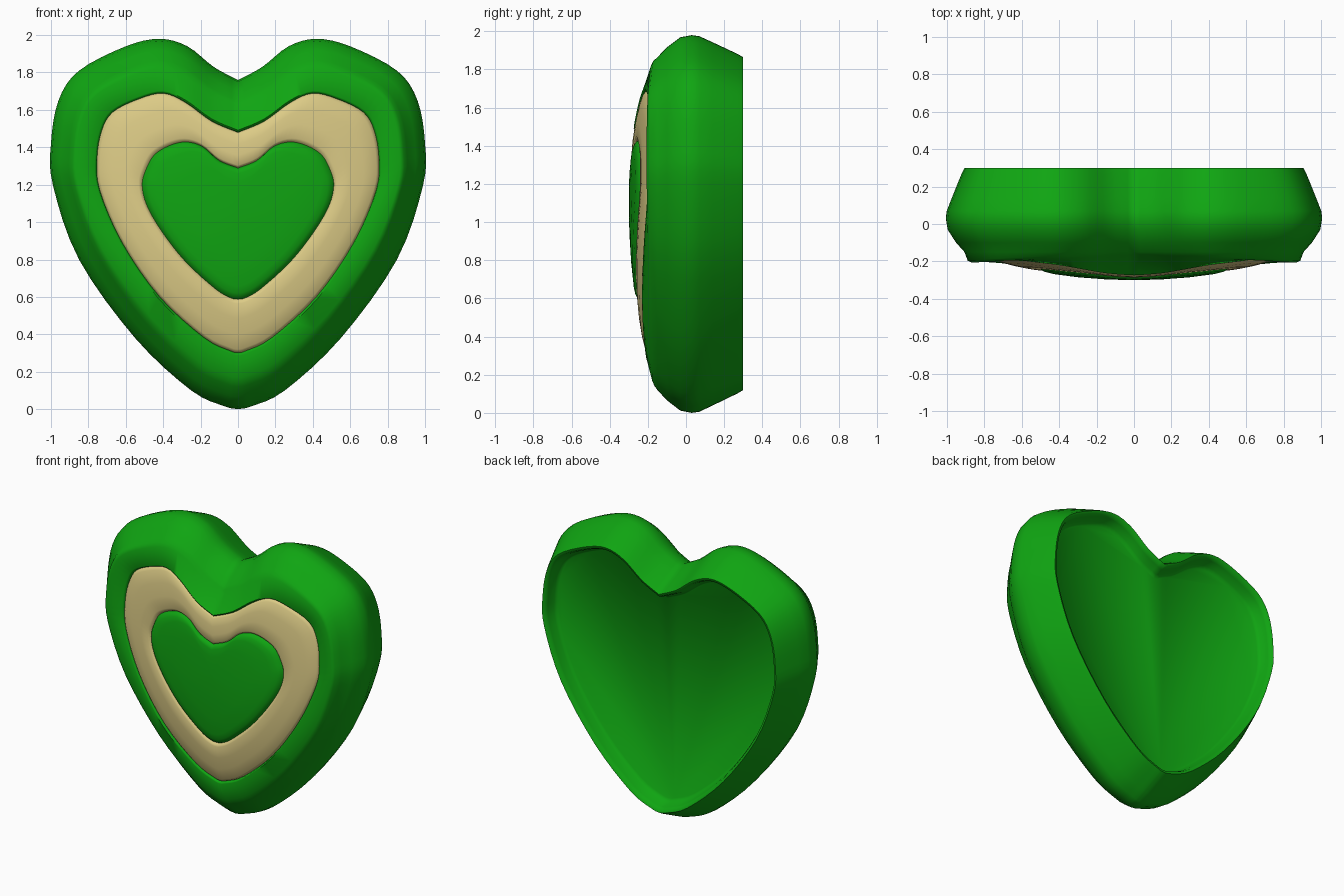
import bpy
import bmesh
from mathutils import Vector

cube = bpy.data.objects.get("Cube")
if cube:
    bpy.data.objects.remove(cube, do_unlink=True)

# Matching half outlines (x, z), from the notch round the lobe to the tip
OUTER = [(0, 1.76), (.13, 1.83), (.27, 1.94), (.42, 1.98), (.6, 1.94), (.85, 1.81), (.96, 1.65),
         (1, 1.42), (.99, 1.2), (.85, .8), (.55, .38), (.25, .1), (.07, .015), (0, 0)]
BAND = [(0, 1.48), (.14, 1.54), (.28, 1.64), (.4, 1.69), (.53, 1.66), (.67, 1.59), (.73, 1.49),
        (.755, 1.34), (.74, 1.17), (.62, .89), (.42, .6), (.18, .38), (.04, .31), (0, .3)]
INNER = [(0, 1.29), (.1, 1.33), (.19, 1.405), (.28, 1.43), (.37, 1.41), (.45, 1.36), (.495, 1.28),
         (.515, 1.2), (.49, 1.09), (.41, .95), (.28, .785), (.12, .64), (.04, .593), (0, .585)]
CENTRE = (0, 1.08)
STEPS = 4


def smooth_outline(points):
    """Catmull-Rom through the half outline, then mirrored to a full loop."""
    p = [Vector(q) for q in points]
    p = [2 * p[0] - p[1]] + p + [2 * p[-1] - p[-2]]
    half = []
    for a, b, c, d in zip(p, p[1:], p[2:], p[3:]):
        for i in range(STEPS):
            s = i / STEPS
            half.append(b + (c - a) * s / 2 + (2 * a - 5 * b + 4 * c - d) * s * s / 2
                        + (3 * b - a - 3 * c + d) * s ** 3 / 2)
    half.append(p[-2])
    return half + [Vector((-q.x, q.y)) for q in reversed(half[1:-1])]


LOOPS = [smooth_outline(o) for o in (OUTER, BAND, INNER)]
LOOPS.append([Vector(CENTRE)] * len(LOOPS[0]))


def outline(t):
    """Heart outline blended inward: 0 outer edge, 1 band, 2 inner heart, 3 centre."""
    i = min(int(t), 2)
    return [a.lerp(b, t - i) for a, b in zip(LOOPS[i], LOOPS[i + 1])]


def dome(lift):
    return lambda x, z: -.288 + .17 * x * x + .13 * (z - 1.1) ** 2 - lift


def ridge(x, z):
    return -.165 - .04 * x * x


def level(y):
    return lambda x, z: y


def material(name, colour):
    m = bpy.data.materials.new(name)
    m.use_nodes = True
    m.diffuse_color = (*colour, 1)
    m.node_tree.nodes["Principled BSDF"].inputs["Base Color"].default_value = (*colour, 1)
    return m


def loft(name, rings, mat, cap_start=False, cap_end=False):
    """Skin a list of (blend, depth function) heart rings."""
    bm = bmesh.new()
    loops = [[bm.verts.new((q.x, depth(q.x, q.y), q.y)) for q in outline(t)] for t, depth in rings]
    n = len(loops[0])
    for a, b in zip(loops, loops[1:]):
        for i in range(n):
            j = (i + 1) % n
            bm.faces.new((a[i], a[j], b[j], b[i]))
    if cap_start:
        bm.faces.new(list(reversed(loops[0])))
    if cap_end:
        bm.faces.new(loops[-1])
    bm.normal_update()
    # Every part ends on its front side, so the last ring must face -y
    if sum(f.normal.y * f.calc_area() for f in bm.faces[-n:]) > 0:
        bmesh.ops.reverse_faces(bm, faces=bm.faces[:])
    mesh = bpy.data.meshes.new(name)
    bm.to_mesh(mesh)
    bm.free()
    mesh.materials.append(mat)
    obj = bpy.data.objects.new(name, mesh)
    bpy.context.collection.objects.link(obj)
    bpy.ops.object.select_all(action='DESELECT')
    obj.select_set(True)
    bpy.context.view_layer.objects.active = obj
    bpy.ops.object.shade_smooth_by_angle(angle=.95)
    return obj


green = material("leaf green", (.005, .376, .006))
cream = material("warm cream", (.72, .6, .24))

# Shell: recessed back floor, rounded lip, bulging side, front ridge, front rim
loft("heart_shell", [
    (.62, level(.2)), (.55, level(.22)), (.5, level(.27)), (.46, level(.295)), (.4, level(.3)),
    (.34, level(.27)), (.13, level(.14)), (.02, level(.07)), (0, level(.03)), (.04, level(-.03)),
    (.22, level(-.1)), (.4, level(-.15)), (.47, ridge), (.56, lambda x, z: ridge(x, z) - .012),
    (.96, dome(.006)), (.99, dome(0)), (1.01, dome(-.02))], green, cap_start=True)

# Cream band with softly rounded edges
loft("cream_band", [
    (1, dome(-.02)), (1.02, dome(-.006)), (1.07, dome(.002)), (1.35, dome(.006)), (1.65, dome(.006)),
    (1.93, dome(.002)), (1.98, dome(-.006)), (2.01, dome(-.02))], cream)

# Raised heart in the middle
loft("centre_heart", [
    (2, dome(-.02)), (2.02, dome(-.004)), (2.07, dome(.007)), (2.15, dome(.011)), (2.4, dome(.012)),
    (2.7, dome(.012)), (2.95, dome(.012))], green, cap_end=True)
